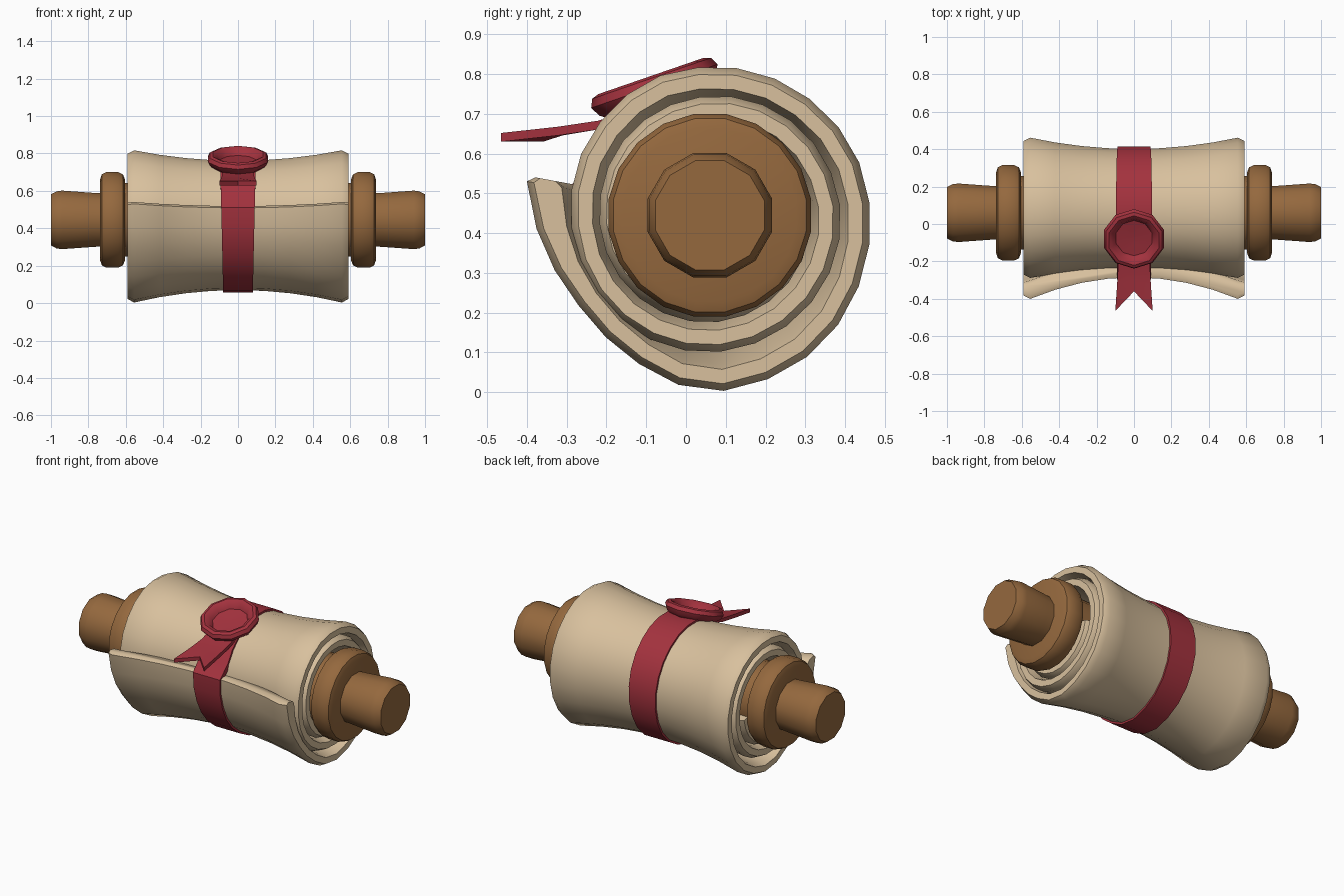
import bpy, bmesh, math
from mathutils import Matrix, Vector

if "Cube" in bpy.data.objects:
    bpy.data.objects.remove(bpy.data.objects["Cube"])

CY, CZ = 0.06, 0.445          # roller axis


def material(name, rgb):
    m = bpy.data.materials.new(name)
    m.diffuse_color = (*rgb, 1)
    m.use_nodes = True
    m.node_tree.nodes["Principled BSDF"].inputs["Base Color"].default_value = m.diffuse_color
    return m


PAPER = material("parchment", (0.69, 0.53, 0.34))
WOOD = material("brown wood", (0.30, 0.14, 0.048))
RED = material("red wax and ribbon", (0.37, 0.032, 0.048))


def finish(name, bm, mat, angle=40):
    bmesh.ops.remove_doubles(bm, verts=bm.verts, dist=1e-5)
    bmesh.ops.recalc_face_normals(bm, faces=bm.faces)
    me = bpy.data.meshes.new(name)
    bm.to_mesh(me)
    bm.free()
    me.materials.append(mat)
    ob = bpy.data.objects.new(name, me)
    bpy.context.collection.objects.link(ob)
    bpy.ops.object.select_all(action='DESELECT')
    ob.select_set(True)
    bpy.context.view_layer.objects.active = ob
    bpy.ops.object.shade_smooth_by_angle(angle=math.radians(angle))
    return ob


def skin(rings, closed_loop=False):
    """Join equal closed rings of points into a tube, capped unless looped."""
    bm = bmesh.new()
    vs = [[bm.verts.new(p) for p in r] for r in rings]
    n = len(vs[0])
    for i in range(len(vs) if closed_loop else len(vs) - 1):
        a, b = vs[i], vs[(i + 1) % len(vs)]
        for j in range(n):
            k = (j + 1) % n
            bm.faces.new((a[j], a[k], b[k], b[j]))
    if not closed_loop:
        bm.faces.new(vs[0])
        bm.faces.new(vs[-1])
    return bm


def lathe(name, profile, sides, mat, matrix):
    """Revolve (radius, height) points about local z, then place."""
    rings = [[matrix @ Vector((r * math.cos(math.tau * (j + .5) / sides),
                               r * math.sin(math.tau * (j + .5) / sides), h))
              for j in range(sides)] for r, h in profile]
    return finish(name, skin(rings), mat)


# outer radius of the rolled sheet against degrees turned from the free edge
SPIRAL = [(0, .468), (20, .427), (41, .40), (69, .405), (82, .425), (100, .445),
          (121, .437), (141, .43), (163, .416), (184, .406), (215, .397),
          (241, .385), (280, .373), (304, .373), (327, .363), (348, .358),
          (370, .35), (460, .345), (550, .33), (640, .30), (720, .28),
          (820, .27), (900, .255)]


def radius(t):
    for (a, ra), (b, rb) in zip(SPIRAL, SPIRAL[1:]):
        if t <= b:
            return ra + (rb - ra) * (t - a) / (b - a)
    return SPIRAL[-1][1]


def waist(t):
    return .75 + .10 * min(t / 50, 1)


def polar(x, t, r):
    a = math.radians(169.5 + t)
    return Vector((x, CY + r * math.cos(a), CZ + r * math.sin(a)))


# rolled parchment: a thick spiral strip, narrower at the middle
STATIONS = [-.59, -.555, -.42, -.28, -.14, 0, .14, .28, .42, .555, .59]


def sheet_ring(t):
    outer, inner = [], []
    thick = .065 + .035 * max(0, 1 - t / 40)
    for x in STATIONS:
        u = min(abs(x) / .555, 1)
        r = radius(t) * (1 - (1 - waist(t)) * (1 - u * u))
        trim = .018 if abs(x) > .57 else 0
        outer.append(polar(x, t, r - trim))
        inner.append(polar(x, t, r - thick + trim * .6))
    return outer + inner[::-1]


rings = [sheet_ring(t) for t in range(0, 901, 15)]
# rounded free edge
lip = []
n = len(STATIONS)
for j, p in enumerate(rings[0]):
    q = rings[0][2 * n - 1 - j]
    lip.append(p.lerp(q, .22) + Vector((0, 0, .014)))
finish("parchment_roll", skin([lip] + rings), PAPER, 50)

# wooden roller: shaft, end discs and handles
TO_X = Matrix.Rotation(math.pi / 2, 4, 'Y')
lathe("roller_shaft", [(.2, -.64), (.2, .64)], 16, WOOD,
      Matrix.Translation((0, CY, CZ)) @ TO_X)
for side, sgn in (("left", -1), ("right", 1)):
    place = Matrix.Translation((0, CY, CZ)) @ Matrix.Scale(sgn, 4, (1, 0, 0)) @ TO_X
    lathe(side + "_disc", [(.22, .605), (.246, .615), (.258, .64), (.258, .705),
                           (.246, .728), (.22, .737)], 20, WOOD, place)
    lathe(side + "_handle", [(.145, .70), (.15, .78), (.162, .94), (.158, .97),
                             (.142, 1.0)], 12, WOOD, place)

# ribbon band round the waist
band = []
for t in range(0, 346, 15):
    r = radius(t) * waist(t) + .014
    w = .088 + .008 * math.sin(math.radians(169.5 + t))
    band.append([polar(-w, t, r), polar(w, t, r),
                 polar(w, t, r - .035), polar(-w, t, r - .035)])
finish("ribbon_band", skin(band, True), RED)

# ribbon tail with a swallow-tail notch
bm = bmesh.new()
rows = [(-.12, .705, .085, 0), (-.22, .672, .085, 0), (-.32, .657, .09, .01),
        (-.465, .641, .10, .105)]
layers = []
for dz in (.011, -.011):
    layers.append([[bm.verts.new((s * w, y + (notch if s == 0 else 0), z + dz))
                    for s in (-1, 0, 1)] for y, z, w, notch in rows])
for g in layers:
    for a, b in zip(g, g[1:]):
        for j in (0, 1):
            bm.faces.new((a[j], a[j + 1], b[j + 1], b[j]))
up, lo = layers
for i in range(3):
    for j in (0, 2):
        bm.faces.new((up[i][j], up[i + 1][j], lo[i + 1][j], lo[i][j]))
for i in (0, 3):
    for j in (0, 1):
        bm.faces.new((up[i][j], up[i][j + 1], lo[i][j + 1], lo[i][j]))
finish("ribbon_tail", bm, RED)

# dished wax seal, tilted forward
tilt = Matrix.Translation((0, -.078, .765)) @ Matrix.Rotation(math.radians(19), 4, 'X')
lathe("wax_seal", [(.04, -.05), (.12, -.045), (.155, -.02), (.168, .005), (.158, .026),
                   (.14, .032), (.118, .022), (.10, -.008), (.03, -.012)],
      10, RED, tilt)
